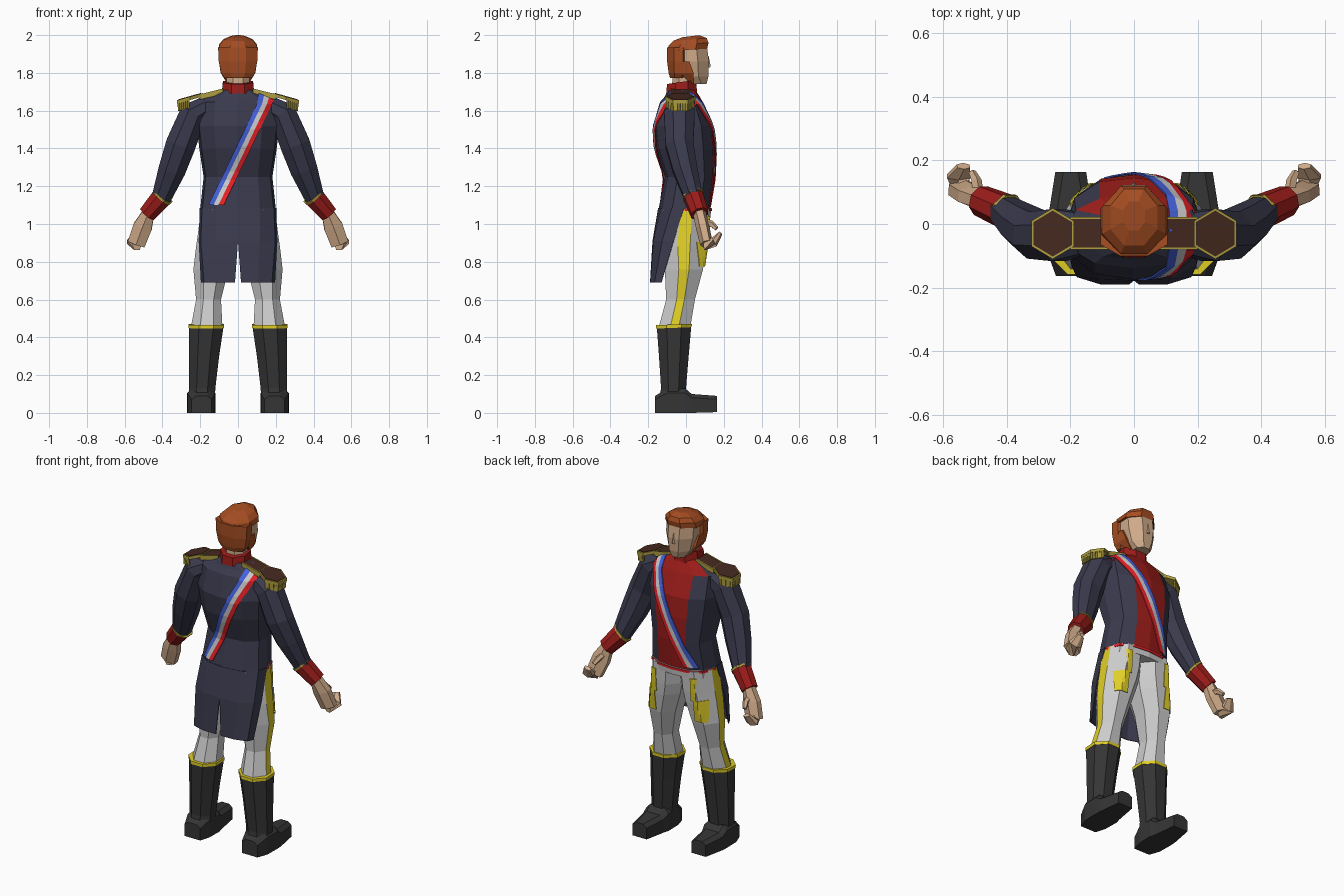
import bpy, bmesh, math
from mathutils import Vector
from mathutils.bvhtree import BVHTree

if "Cube" in bpy.data.objects:
    bpy.data.objects.remove(bpy.data.objects["Cube"])

COLORS = dict(navy=(.042, .042, .075), red=(.33, .012, .01), hair=(.38, .075, .016),
              skin=(.62, .4, .25), white=(.6, .6, .6), boot=(.035, .035, .035),
              yellow=(.75, .62, .02), gold=(.42, .34, .05), brown=(.06, .022, .014),
              blue=(.06, .12, .7), bright_red=(.8, .015, .02))
MATS = {}
for key, c in COLORS.items():
    MATS[key] = bpy.data.materials.new(key)
    MATS[key].diffuse_color = (*c, 1)


def make(name, geo, mats, idx=None, mirror=False, solid=0):
    """Mesh object from (verts, faces); idx maps face number to material slot."""
    me = bpy.data.meshes.new(name)
    me.from_pydata([tuple(v) for v in geo[0]], [], geo[1])
    for m in mats.split():
        me.materials.append(MATS[m])
    if idx:
        for p in me.polygons:
            p.material_index = idx(p.index)
    bm = bmesh.new()
    bm.from_mesh(me)
    bmesh.ops.recalc_face_normals(bm, faces=bm.faces)
    bm.to_mesh(me)
    bm.free()
    ob = bpy.data.objects.new(name, me)
    bpy.context.collection.objects.link(ob)
    if solid:
        mod = ob.modifiers.new("Thickness", 'SOLIDIFY')
        mod.thickness, mod.offset = solid, 0
    if mirror:
        ob.modifiers.new("Mirror", 'MIRROR')
    return ob


def loft(rings, cap=True):
    n = len(rings[0])
    verts = [Vector(p) for r in rings for p in r]
    faces = [(r * n + i, r * n + (i + 1) % n, (r + 1) * n + (i + 1) % n, (r + 1) * n + i)
             for r in range(len(rings) - 1) for i in range(n)]
    if cap:
        faces += [tuple(range(n))[::-1], tuple(range(len(verts) - n, len(verts)))]
    return verts, faces


def grid(rows):
    n = len(rows[0])
    return ([Vector(p) for r in rows for p in r],
            [(r * n + i, r * n + i + 1, r * n + n + i + 1, r * n + n + i)
             for r in range(len(rows) - 1) for i in range(n - 1)])


def octo(z, x0, x1, y0, y1, tilt=0, side=1):
    """Flat-sided octagon in the given bounds; tilt raises its front, side scales the side flats."""
    k = 1 / math.cos(math.pi / 8)
    pts = []
    for i in range(8):
        a = math.pi / 8 + i * math.pi / 4
        sy = math.sin(a) * (side if i in (0, 7) else 1)
        pts.append(((x0 + x1) / 2 + k * math.cos(a) * (x1 - x0) / 2,
                    (y0 + y1) / 2 + k * sy * (y1 - y0) / 2, z + tilt * math.sin(a)))
    return pts


def tube(path, n=8):
    """Path of (x, y, z, radius across, radius in depth)."""
    cs = [Vector(p[:3]) for p in path]
    rings = []
    for i, p in enumerate(path):
        t = (cs[min(i + 1, len(cs) - 1)] - cs[max(i - 1, 0)]).normalized()
        u = Vector((0, 1, 0)).cross(t).normalized()
        v = t.cross(u)
        rings.append([cs[i] + u * p[3] * math.cos(a) + v * p[4] * math.sin(a)
                      for a in (2 * math.pi * (k + .5) / n for k in range(n))])
    return loft(rings)


def project(bvh, origin, direction, off=.007):
    o, d = Vector(origin), Vector(direction)
    hit = bvh.ray_cast(o, d)[0] or bvh.find_nearest(o)[0]
    return hit - d * off


# Coat body with red front panel
def torso_ring(z, w, b, f):
    d = f - b
    half = [(0, b), (.58 * w, b + .06 * d), (.94 * w, b + .26 * d), (w, b + .5 * d),
            (.86 * w, f - .2 * d), (.5 * w, f - .04 * d), (0, f)]
    return [(x, y, z) for x, y in half] + [(-x, y, z) for x, y in half[5:0:-1]]


torso = loft([torso_ring(*r) for r in (
    (1.08, .20, -.145, .13), (1.25, .182, -.112, .15), (1.40, .205, -.162, .155),
    (1.52, .218, -.175, .145), (1.645, .212, -.138, .09), (1.675, .165, -.112, .072),
    (1.71, .085, -.095, .05))])
make("coat_body", torso, "navy red",
     lambda i: int(i < 72 and (i % 12 in (5, 6) or (i >= 48 and i % 12 in (4, 7)))))

# Coat tails split by a centre vent
make("coat_tails", grid([
    [(0, -.145, 1.085), (.116, -.129, 1.085), (.188, -.074, 1.085), (.2, -.01, 1.085)],
    [(0, -.175, .91), (.115, -.17, .91), (.195, -.125, .91), (.206, -.065, .91)],
    [(.016, -.188, .69), (.105, -.187, .69), (.178, -.165, .69), (.194, -.13, .69)]]),
    "navy", mirror=True, solid=.005)

# Belt with red piping
make("belt", loft([torso_ring(1.035, .197, -.12, .129), torso_ring(1.085, .197, -.12, .134)]), "white")
make("belt_piping", loft([torso_ring(1.068, .2, -.12, .137), torso_ring(1.082, .2, -.12, .138)]),
     "bright_red")

# Tricolour sash draped over one shoulder, front and back
body = BVHTree.FromPolygons(*torso)
offsets = (-.04, -.013, .013, .04)
zs = [1.10 + .535 * i / 12 for i in range(13)]


def sash_side(s):
    return [[project(body, (-.12 + .275 * (z - 1.09) / .577 + o, s, z), (0, -s, 0)) for o in offsets]
            for z in zs]


over = [[project(body, (.15 + o, y, 3), (0, 0, -1)) for o in offsets] for y in (.04, -.02, -.08)]
make("sash", grid(sash_side(1) + over + sash_side(-1)[::-1]), "blue white bright_red",
     lambda i: i % 3, solid=.005)

# Trousers with side stripe
legs = loft([octo(*r, side=.65) for r in (
    (1.08, -.01, .196, -.12, .122), (.95, -.003, .212, -.13, .115), (.88, .012, .222, -.13, .108),
    (.76, .05, .236, -.112, .09), (.60, .09, .222, -.105, .047), (.45, .082, .25, -.145, .022))])
make("trouser_legs", legs, "white yellow", lambda i: int(i < 40 and i % 8 == 7), mirror=True)

# Yellow thigh braid
leg_bvh = BVHTree.FromPolygons(*legs)
for name, x0, x1, z0, z1 in (("strip", .115, .15, .9, 1.04), ("block", .13, .2, .775, .905)):
    make("thigh_braid_" + name,
         grid([[project(leg_bvh, (x0 + (x1 - x0) * j / 5, 1, z0 + (z1 - z0) * i / 5), (0, -1, 0))
                for j in range(6)] for i in range(6)]), "yellow", mirror=True, solid=.004)

# Boots, gold cuffs and feet
make("boot_shafts", loft([octo(*r) for r in (
    (0, .125, .262, -.155, -.005), (.13, .12, .26, -.132, 0), (.30, .1, .26, -.143, .014),
    (.46, .076, .26, -.155, .028))]), "boot", mirror=True)
make("boot_trim", loft([octo(.45, .075, .262, -.158, .03, .004), octo(.468, .074, .263, -.158, .031, .004)]),
     "yellow", mirror=True)
make("boot_feet", loft([[(x0, y, z0), (x1, y, z0), (x1, y, z1 * .8), (x1 - .025, y, z1),
                         (x0 + .025, y, z1), (x0, y, z1 * .8)]
                        for y, x0, x1, z0, z1 in ((-.163, .14, .245, 0, .09), (-.1, .122, .268, 0, .13),
                                                  (-.005, .12, .27, 0, .13), (.03, .13, .268, 0, .1),
                                                  (.163, .15, .247, .004, .09))]),
     "boot", mirror=True)

# Sleeves and cuffs
make("sleeves", tube([(.165, -.03, 1.625, .058, .07), (.237, -.035, 1.585, .078, .088),
                      (.303, -.035, 1.42, .086, .08), (.348, -.005, 1.29, .078, .07),
                      (.405, .04, 1.14, .056, .052)]), "navy", mirror=True)
make("cuffs", tube([(.398, .038, 1.148, .06, .056), (.48, .073, 1.053, .05, .05)]), "red", mirror=True)
make("cuff_trim", tube([(.395, .037, 1.152, .063, .059), (.403, .041, 1.143, .063, .059)]),
     "gold", mirror=True)

# Hands: palm, curled fingers, thumb
make("palms", tube([(.472, .07, 1.065, .035, .035), (.505, .088, .985, .058, .036),
                    (.538, .108, .895, .054, .034)], 6), "skin", mirror=True)
make("fingers", tube([(.535, .1, .905, .05, .03), (.55, .15, .905, .042, .026),
                      (.535, .182, .95, .024, .012)], 6), "skin", mirror=True)
make("thumbs", tube([(.49, .085, 1.01, .018, .026), (.495, .135, 1.0, .017, .018),
                     (.508, .162, .975, .012, .012)], 5), "skin", mirror=True)


# Epaulettes: gold hexagon, dark centre, hanging fringe, strap
def hexagon(s, lift):
    pts = []
    for k in range(6):
        a = math.pi / 2 - k * math.pi / 3
        x = .077 * s * math.cos(a)
        pts.append(Vector((.255 + x, -.03 + .08 * s * math.sin(a), 1.664 - .28 * x + lift)))
    return pts


make("epaulette_rim", loft([hexagon(1, -.008), hexagon(1, .01)]), "gold", mirror=True)
make("epaulette_top", loft([hexagon(.9, 0), hexagon(.9, .013)]), "brown", mirror=True)
rim, low = hexagon(.97, -.003), hexagon(.95, -.048)
fv, ff = [], []
for k in range(3):
    for j in range(6):
        q = []
        for t in ((j + .08) / 6, (j + .92) / 6):
            for ring in (rim, low):
                p = ring[k].lerp(ring[k + 1], t)
                q += [p, p + (Vector((.255, -.03, p.z)) - p) * .15]
        a, ai, b, bi, c, ci, d, di = q
        v, f = loft([[a, c, ci, ai], [b, d, di, bi]])
        ff += [tuple(i + len(fv) for i in face) for face in f]
        fv += v
make("epaulette_fringe", (fv, ff), "gold", mirror=True)
for name, y0, y1, up, mat in (("shoulder_strap", -.076, .018, 0, "brown"),
                              ("strap_braid_front", .015, .022, .003, "gold"),
                              ("strap_braid_back", -.08, -.073, .003, "gold")):
    make(name, loft([[(x, y0, z - .025), (x, y1, z - .025), (x, y1, z + up), (x, y0, z + up)]
                     for x, z in ((.08, 1.714), (.2, 1.684))]), mat, mirror=True)

# Collar and neck
make("collar", loft([octo(1.69, -.086, .086, -.105, .058), octo(1.752, -.08, .08, -.1, .055, .012)]), "red")
make("neck", loft([octo(1.7, -.062, .062, -.075, .045), octo(1.82, -.062, .062, -.07, .05)]), "skin")

# Head and nose
make("head", loft([octo(*r) for r in (
    (1.74, -.045, .045, .02, .108), (1.78, -.072, .072, -.06, .118), (1.86, -.09, .09, -.08, .122),
    (1.93, -.09, .09, -.08, .112), (1.965, -.06, .06, -.05, .08))]), "skin")
make("nose", loft([[(-.015, .115, 1.825), (.015, .115, 1.825), (0, .131, 1.832)],
                   [(-.008, .11, 1.89), (.008, .11, 1.89), (0, .12, 1.89)]]), "skin")

# Hair: back of the head, crown with fringe, sideburns
make("hair_back", loft([octo(*r) for r in (
    (1.772, -.072, .072, -.084, .0), (1.80, -.09, .09, -.092, .01),
    (1.86, -.102, .102, -.1, .02), (1.935, -.105, .105, -.1, .02))]), "hair")
make("hair_crown", loft([octo(*r) for r in (
    (1.922, -.105, .105, -.1, .112, .006), (1.952, -.098, .098, -.092, .119, .008),
    (1.977, -.074, .074, -.068, .11, .008), (1.994, -.035, .035, -.02, .07, .006))]), "hair")
make("sideburns", loft([[(x0, y0, z), (x1, y0, z), (x1, y1, z), (x0, y1, z)]
                        for z, x0, x1, y0, y1 in ((1.745, .04, .058, .018, .042),
                                                  (1.80, .065, .092, -.03, .04),
                                                  (1.86, .08, .101, -.03, .018))]), "hair", mirror=True)

for m in bpy.data.materials:
    if m.users and not m.is_grease_pencil:
        m.use_nodes = True
        m.node_tree.nodes["Principled BSDF"].inputs["Base Color"].default_value = m.diffuse_color
